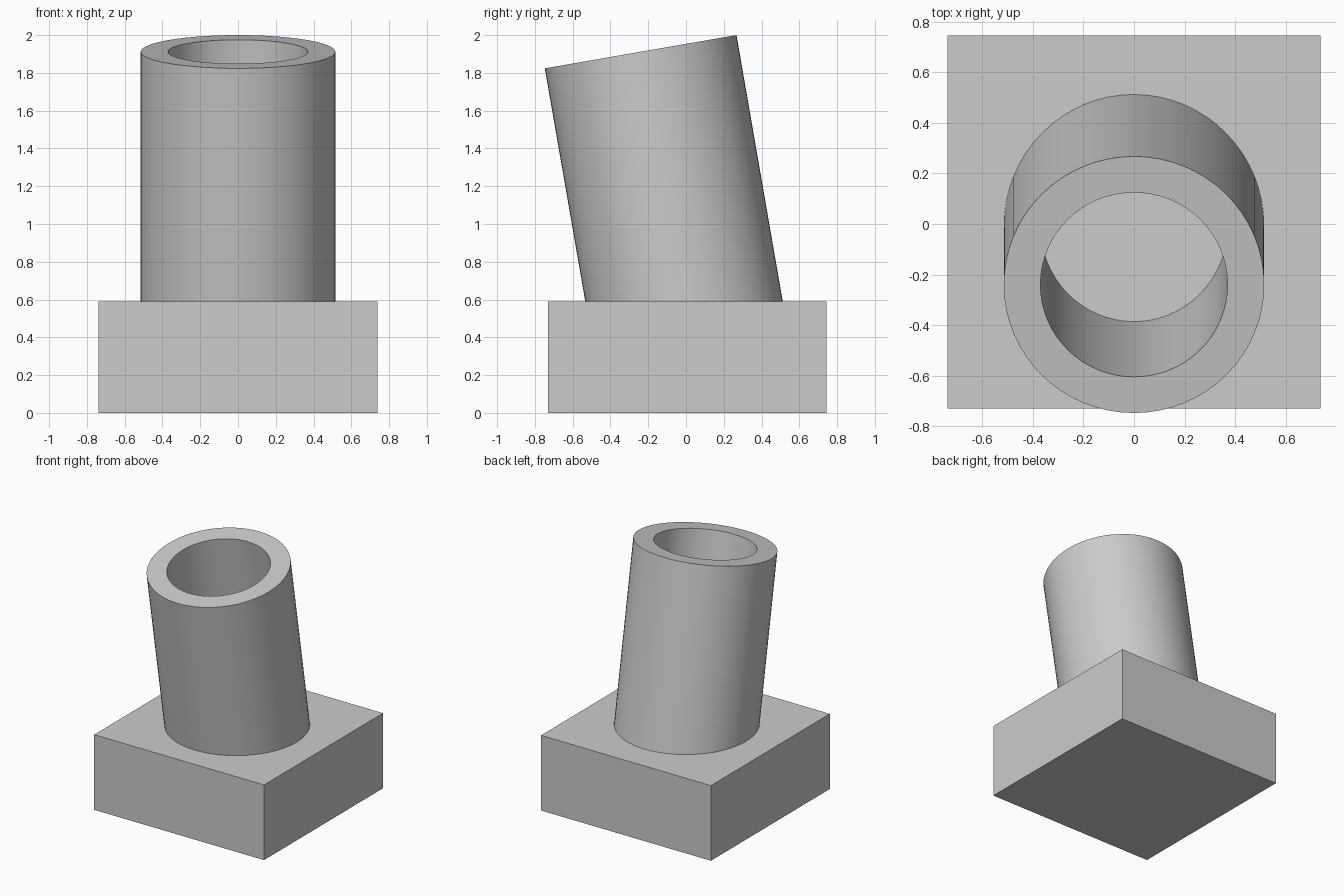
import bpy, bmesh, math
from mathutils import Vector, Matrix

cube = bpy.data.objects.get("Cube")
if cube:
    bpy.data.objects.remove(cube)

TILT = math.radians(9.85)
BASE_TOP = 0.59
SEGMENTS = 64

grey = bpy.data.materials.new("light_grey")
grey.use_nodes = True
colour = (0.6, 0.6, 0.6, 1)
grey.diffuse_color = colour
grey.node_tree.nodes["Principled BSDF"].inputs["Base Color"].default_value = colour


def finish(bm, name):
    bmesh.ops.recalc_face_normals(bm, faces=bm.faces)
    mesh = bpy.data.meshes.new(name)
    bm.to_mesh(mesh)
    bm.free()
    mesh.materials.append(grey)
    obj = bpy.data.objects.new(name, mesh)
    bpy.context.collection.objects.link(obj)
    return obj


# Square base block
bm = bmesh.new()
bmesh.ops.create_cube(bm, size=1)
bmesh.ops.scale(bm, vec=(1.475, 1.475, BASE_TOP), verts=bm.verts)
bmesh.ops.translate(bm, vec=(0, 0.007, BASE_TOP / 2), verts=bm.verts)
finish(bm, "base_block")

# Tilted hollow tube: square-cut rim, foot cut level just inside the block
tilt = Matrix.Rotation(TILT, 3, "X")
axis = tilt @ Vector((0, 0, 1))
rim_centre = Vector((0, -0.24, 1.912))
foot_z = BASE_TOP - 0.01

bm = bmesh.new()


def rings(radius):
    top, foot = [], []
    for i in range(SEGMENTS):
        a = math.tau * i / SEGMENTS
        p = rim_centre + tilt @ Vector((radius * math.cos(a), radius * math.sin(a), 0))
        top.append(bm.verts.new(p))
        foot.append(bm.verts.new(p - axis * ((p.z - foot_z) / axis.z)))
    return top, foot


outer_top, outer_foot = rings(0.515)
inner_top, inner_foot = rings(0.37)
loops = [outer_foot, outer_top, inner_top, inner_foot]
for k, low in enumerate(loops):
    high = loops[(k + 1) % len(loops)]
    for i in range(SEGMENTS):
        j = (i + 1) % SEGMENTS
        bm.faces.new((low[i], low[j], high[j], high[i]))
tube = finish(bm, "tilted_tube")

bpy.ops.object.select_all(action="DESELECT")
tube.select_set(True)
bpy.context.view_layer.objects.active = tube
bpy.ops.object.shade_smooth_by_angle(angle=math.radians(30))
